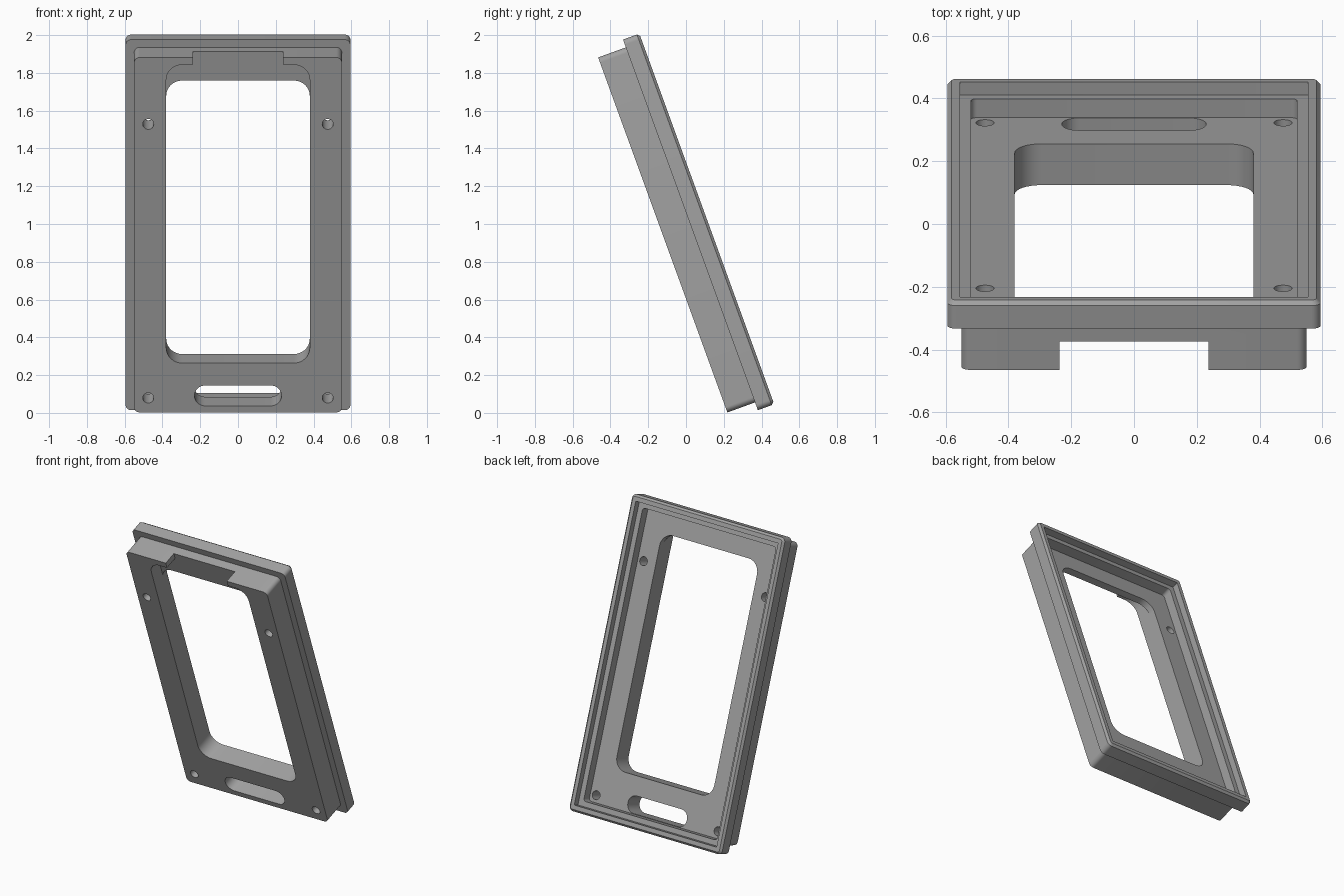
import bpy, bmesh, math

old = bpy.data.objects.get("Cube")
if old:
    bpy.data.objects.remove(old)

TILT = math.radians(110)      # leaning frame; local +z is its front
SEGMENTS = 8

grey = bpy.data.materials.new("mid_grey")
grey.use_nodes = True
COLOUR = (0.36, 0.36, 0.36, 1)
grey.diffuse_color = COLOUR
grey.node_tree.nodes["Principled BSDF"].inputs["Base Color"].default_value = COLOUR


def outline(hx, hy, r):
    """Rounded rectangle centred on the origin."""
    points = []
    for k, (sx, sy) in enumerate([(1, 1), (-1, 1), (-1, -1), (1, -1)]):
        for i in range(SEGMENTS + 1):
            a = (k + i / SEGMENTS) * math.pi / 2
            points.append((sx * (hx - r) + r * math.cos(a), sy * (hy - r) + r * math.sin(a)))
    return points


def prism(name, hx, v0, v1, r, rings, x=0):
    """Rounded slab through rings of (depth behind the front, inset)."""
    bm = bmesh.new()
    loops = []
    for depth, inset in rings:
        pts = outline(hx - inset, (v1 - v0) / 2 - inset, r - inset)
        loops.append([bm.verts.new((x + px, (v0 + v1) / 2 + py, -depth)) for px, py in pts])
    bm.faces.new(loops[0])
    bm.faces.new(loops[-1][::-1])
    for a, b in zip(loops, loops[1:]):
        for i in range(len(a)):
            j = (i + 1) % len(a)
            bm.faces.new((a[i], b[i], b[j], a[j]))
    bmesh.ops.recalc_face_normals(bm, faces=bm.faces)
    mesh = bpy.data.meshes.new(name)
    bm.to_mesh(mesh)
    bm.free()
    mesh.materials.append(grey)
    obj = bpy.data.objects.new(name, mesh)
    bpy.context.collection.objects.link(obj)
    return obj


def combine(target, other, operation):
    bpy.context.view_layer.objects.active = target
    mod = target.modifiers.new(operation, 'BOOLEAN')
    mod.operation = operation
    mod.solver = 'EXACT'
    mod.object = other
    bpy.ops.object.modifier_apply(modifier=mod.name)
    bpy.data.objects.remove(other)


def cut(*args, **kw):
    combine(frame, prism("cutter", *args, **kw), 'DIFFERENCE')


# Body with the wider chamfered flange behind it
frame = prism("tilted_frame", 0.55, -1.0, 1.0, 0.03, [(0, 0), (0.2, 0)])
flange = prism("flange", 0.595, -1.044, 1.044, 0.03, [(0.156, 0), (0.234, 0), (0.248, 0.014)])
combine(frame, flange, 'UNION')

# Back rebate and the deeper pocket inside it
cut(0.555, -1.001, 1.001, 0.002, [(0.204, 0), (0.4, 0)])
cut(0.52, -0.966, 0.966, 0.02, [(0.14, 0), (0.4, 0)])

# Front recess above the window, and the notch through the top edge
cut(0.38, 0.2, 0.959, 0.085, [(-0.1, 0), (0.096, 0)])
cut(0.238, 0.7, 1.2, 0.002, [(-0.1, 0), (0.096, 0)])

# Window and lower slot
cut(0.38, -0.722, 0.835, 0.085, [(-0.1, 0), (0.4, 0)])
cut(0.23, -0.963, -0.848, 0.056, [(-0.1, 0), (0.18, 0)])

# Screw holes
for side in (-1, 1):
    for v in (-0.918, 0.624):
        cut(0.029, v - 0.029, v + 0.029, 0.0285, [(-0.1, 0), (0.18, 0)], x=side * 0.475)

# Lean the frame back and smooth the rounded corners
frame.rotation_euler = (TILT, 0, 0)
frame.location = (0, -0.123, 0.942)
bpy.ops.object.select_all(action='DESELECT')
frame.select_set(True)
bpy.context.view_layer.objects.active = frame
bpy.ops.object.shade_smooth_by_angle(angle=math.radians(30))
